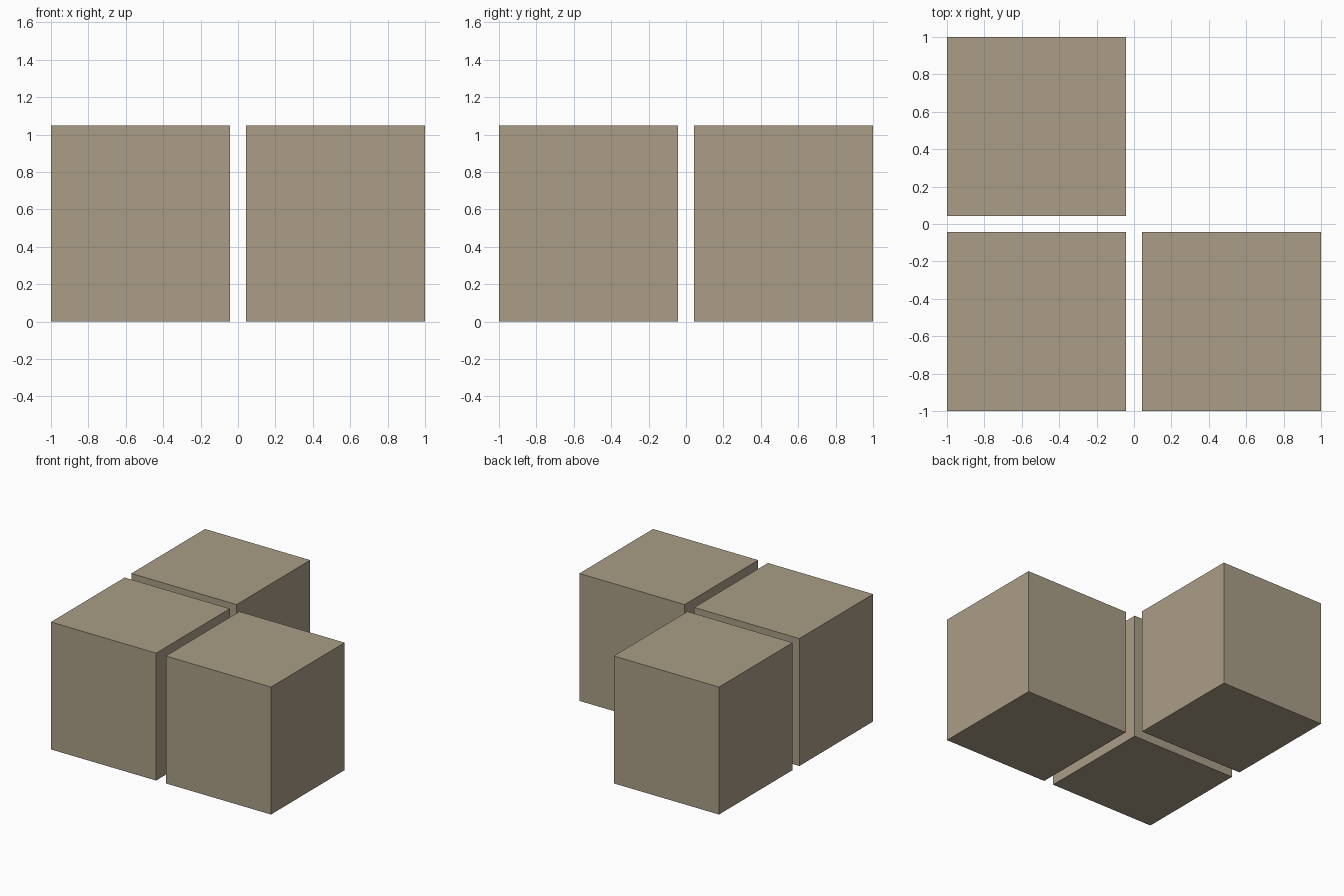
import bpy

if "Cube" in bpy.data.objects:
    bpy.data.objects.remove(bpy.data.objects["Cube"])

GAP = 0.044      # half the gap between blocks
HEIGHT = 1.047
WIDTH = 1.0 - GAP
CENTRE = (1.0 + GAP) / 2

tan = bpy.data.materials.new("tan")
tan.diffuse_color = (0.40, 0.34, 0.24, 1)
tan.use_nodes = True
tan.node_tree.nodes["Principled BSDF"].inputs["Base Color"].default_value = tan.diffuse_color


def block(name, sx, sy):
    """One upright block in the given quadrant, standing on z = 0."""
    bpy.ops.mesh.primitive_cube_add(size=1, location=(sx * CENTRE, sy * CENTRE, HEIGHT / 2))
    ob = bpy.context.object
    ob.name = name
    ob.scale = (WIDTH, WIDTH, HEIGHT)
    bpy.ops.object.transform_apply(location=False, rotation=False, scale=True)
    ob.data.materials.append(tan)


# L-shaped group of three blocks; the back right quadrant stays empty
for name, sx, sy in (("corner_block", -1, -1),
                     ("front_right_block", 1, -1),
                     ("back_left_block", -1, 1)):
    block(name, sx, sy)
